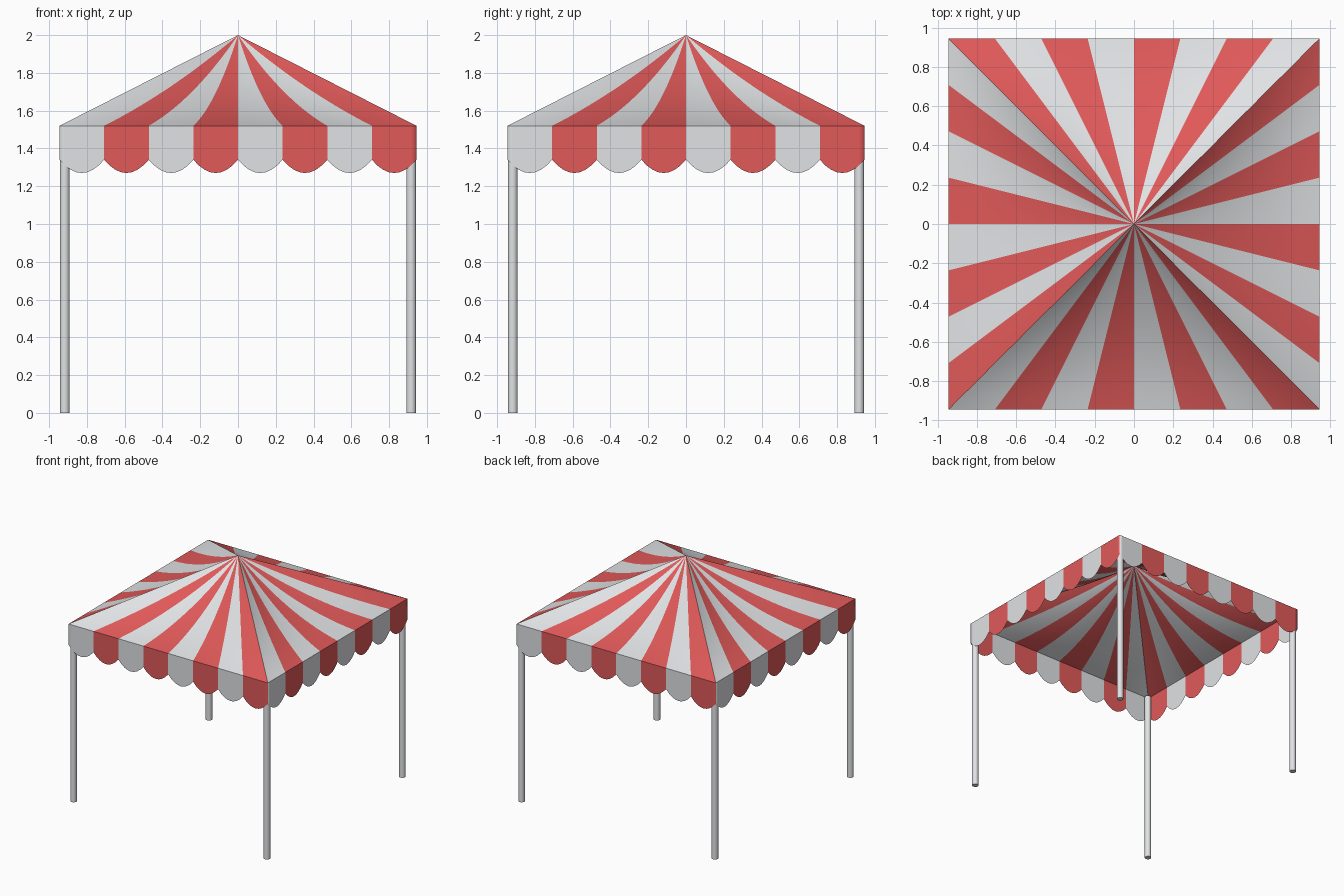
import bpy, bmesh, math

if "Cube" in bpy.data.objects:
    bpy.data.objects.remove(bpy.data.objects["Cube"])

HALF, EAVE, PEAK = 0.945, 1.52, 2.0      # canopy half width, eave and apex heights
STRIPES, SEG, ROWS = 8, 8, 14            # stripes per side, columns per stripe, rows down the roof
NOTCH, TIP, SAG = 1.34, 1.27, 0.07       # scallop heights, fabric sag


def material(name, rgb):
    m = bpy.data.materials.new(name)
    m.diffuse_color = (*rgb, 1)
    m.use_nodes = True
    m.node_tree.nodes["Principled BSDF"].inputs["Base Color"].default_value = m.diffuse_color
    return m


WHITE = material("canvas white", (0.75, 0.76, 0.78))
RED = material("canvas red", (0.75, 0.10, 0.10))


def finish(bm, name, angle):
    bmesh.ops.remove_doubles(bm, verts=bm.verts, dist=1e-5)
    mesh = bpy.data.meshes.new(name)
    bm.to_mesh(mesh)
    bm.free()
    mesh.materials.append(WHITE)
    mesh.materials.append(RED)
    ob = bpy.data.objects.new(name, mesh)
    bpy.context.collection.objects.link(ob)
    bpy.ops.object.select_all(action='DESELECT')
    ob.select_set(True)
    bpy.context.view_layer.objects.active = ob
    bpy.ops.object.shade_smooth_by_angle(angle=math.radians(angle))
    return ob


def turn(x, y, side):
    for _ in range(side):
        x, y = -y, x
    return x, y


def striped_sheet(name, rows, point, angle):
    """Four-sided sheet; point(s, t) gives a front-side position, stripes follow s."""
    bm = bmesh.new()
    n = STRIPES * SEG
    for side in range(4):
        grid = []
        for j in range(rows + 1):
            row = []
            for i in range(n + 1):
                x, y, z = point(-1 + 2 * i / n, j / rows)
                row.append(bm.verts.new((*turn(x, y, side), z)))
            grid.append(row)
        for j in range(rows):
            for i in range(n):
                f = bm.faces.new((grid[j + 1][i], grid[j + 1][i + 1],
                                  grid[j][i + 1], grid[j][i]))
                f.material_index = (i // SEG) % 2
    return finish(bm, name, angle)


# Roof: straight ridges, fabric sagging between them
def roof_point(s, t):
    z = PEAK - (PEAK - EAVE) * t - SAG * 4 * t * (1 - t) * (1 - s * s)
    return s * HALF * t, -HALF * t, z


# Valance: vertical band with scalloped lower edge
def valance_point(s, t):
    u = ((s + 1) / 2 * STRIPES) % 1.0 * 2 - 1
    bottom = TIP + (NOTCH - TIP) * u * u
    return s * HALF, -HALF, EAVE + (bottom - EAVE) * t


striped_sheet("canopy_roof", ROWS, roof_point, 25)
striped_sheet("scalloped_valance", 1, valance_point, 95)

# Corner poles
R = 0.026
for fy, yname in ((-1, "front"), (1, "back")):
    for fx, xname in ((-1, "left"), (1, "right")):
        p = HALF - R - 0.002
        bpy.ops.mesh.primitive_cylinder_add(vertices=16, radius=R, depth=1.51,
                                            location=(fx * p, fy * p, 0.755))
        ob = bpy.context.object
        ob.name = f"{yname}_{xname}_pole"
        ob.data.materials.append(WHITE)
        bpy.ops.object.shade_smooth_by_angle(angle=math.radians(40))
